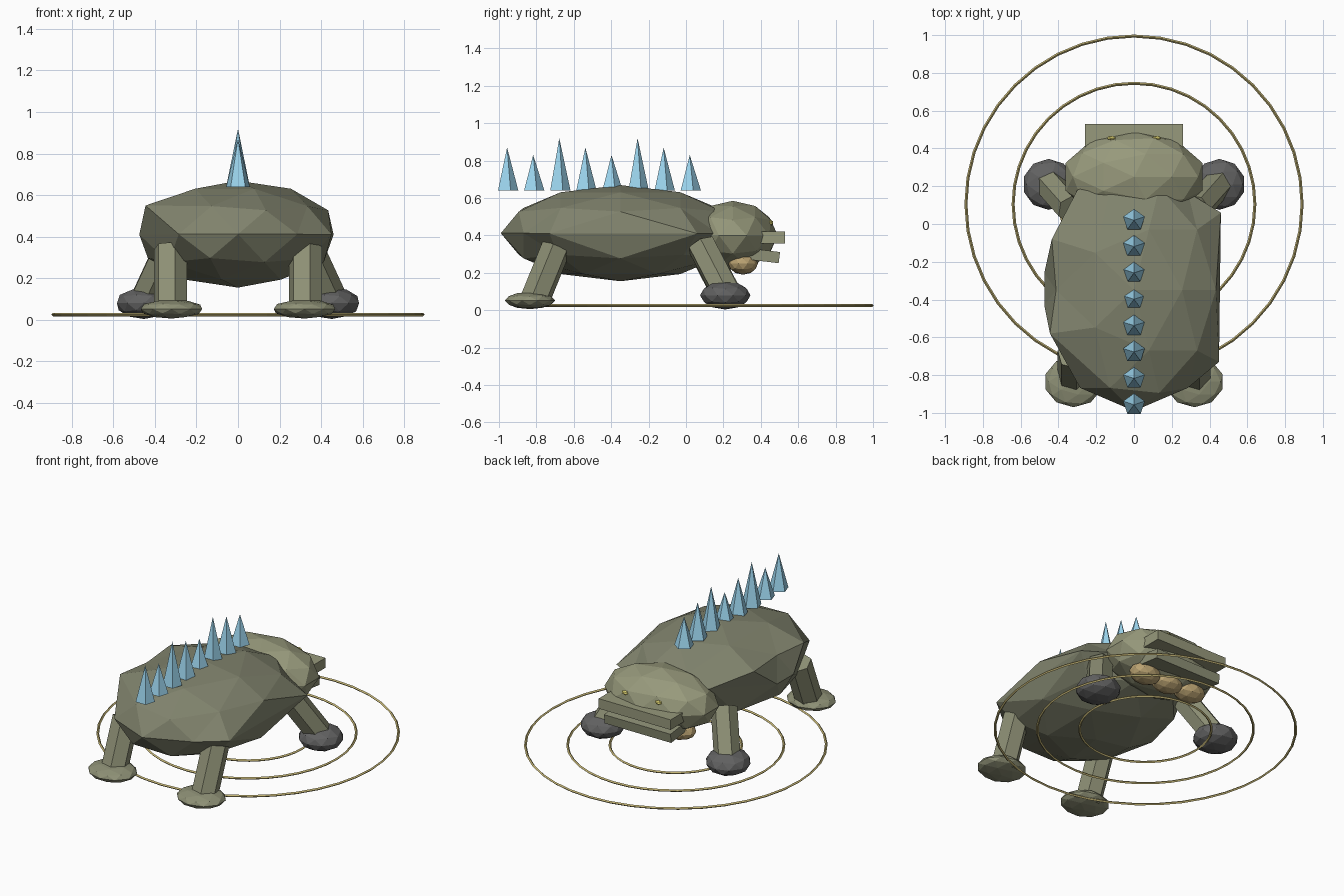
import bpy, math
from mathutils import Vector, Matrix

if "Cube" in bpy.data.objects:
    bpy.data.objects.remove(bpy.data.objects["Cube"])

def material(name, rgb):
    m = bpy.data.materials.new(name)
    m.diffuse_color = (*rgb, 1)
    m.use_nodes = True
    m.node_tree.nodes["Principled BSDF"].inputs["Base Color"].default_value = m.diffuse_color
    return m

HIDE = material("hide", (0.22, 0.23, 0.155))
PALE = material("pale_hide", (0.27, 0.28, 0.18))
HEAD = material("head_hide", (0.31, 0.32, 0.20))
STONE = material("stone", (0.12, 0.12, 0.12))
ICE = material("spike_blue", (0.33, 0.66, 0.85))
GOLD = material("ring_gold", (0.55, 0.46, 0.18))
THROAT = material("throat_tan", (0.50, 0.37, 0.17))
YELLOW = material("eye_yellow", (0.90, 0.80, 0.20))

def finish(name, mat):
    o = bpy.context.object
    o.name = name
    o.data.materials.append(mat)
    return o

def blob(name, loc, radii, mat, sub=2):
    bpy.ops.mesh.primitive_ico_sphere_add(subdivisions=sub, radius=1)
    o = finish(name, mat)
    for v in o.data.vertices:
        v.co = Vector(loc) + Vector(a * b for a, b in zip(v.co, radii))
    return o

def box(name, loc, size, mat, tilt=0):
    bpy.ops.mesh.primitive_cube_add(size=1, location=loc, rotation=(tilt, 0, 0))
    o = finish(name, mat)
    o.scale = size
    return o

def limb(name, a, b, r, mat):
    a, b = Vector(a), Vector(b)
    bpy.ops.mesh.primitive_cylinder_add(vertices=6, radius=r, depth=(b - a).length, location=(a + b) / 2)
    o = finish(name, mat)
    o.data.transform(Matrix.Rotation(math.radians(15), 4, 'Z'))
    o.rotation_euler = (b - a).to_track_quat('Z', 'Y').to_euler()
    return o

# Body: faceted ellipsoid with a few corners pulled out
body = blob("body", (0, -0.35, 0.412), (0.485, 0.64, 0.257), HIDE)
pulls = [((0.461, -0.152, 0.412), (0.46, 0.06, 0.41)),      # right shoulder
         ((0.461, -0.548, 0.412), (0.45, -0.73, 0.41)),     # right hip
         ((-0.35, -0.01, 0.526), (-0.435, -0.08, 0.55)),    # left upper flank
         ((-0.35, -0.69, 0.526), (-0.445, -0.58, 0.55)),
         ((-0.461, -0.152, 0.412), (-0.475, -0.26, 0.41)),  # left middle flank
         ((-0.461, -0.548, 0.412), (-0.475, -0.43, 0.41)),
         ((-0.285, 0.168, 0.412), (-0.30, 0.18, 0.50))]     # left shoulder
picked = [min(body.data.vertices, key=lambda v: (v.co - Vector(p)).length) for p, _ in pulls]
for v, (_, to) in zip(picked, pulls):
    v.co = to

# Head, jaws and throat
blob("head", (0, 0.25, 0.40), (0.38, 0.24, 0.185), HEAD)
box("upper_jaw", (0, 0.40, 0.388), (0.52, 0.26, 0.065), HEAD)
box("lower_jaw", (0, 0.37, 0.297), (0.48, 0.26, 0.06), PALE, math.radians(-7))
for i, x in enumerate((-0.17, 0, 0.17)):
    blob(f"throat_sac_{i}", (x, 0.305, 0.25), (0.105, 0.08, 0.06), THROAT)

# Legs, feet and eyes on both sides
for side, s in (("left", -1), ("right", 1)):
    blob(f"eye_{side}", (s * 0.12, 0.455, 0.468), (0.025, 0.012, 0.015), YELLOW, 1)
    limb(f"front_leg_{side}", (s * 0.45, 0.215, 0.09), (s * 0.33, 0.08, 0.35), 0.08, PALE)
    blob(f"front_foot_{side}", (s * 0.452, 0.21, 0.08), (0.137, 0.135, 0.076), STONE)
    limb(f"rear_leg_{side}", (s * 0.325, -0.81, 0.05), (s * 0.325, -0.69, 0.345), 0.082, PALE)
    blob(f"rear_foot_{side}", (s * 0.32, -0.835, 0.052), (0.155, 0.135, 0.046), PALE)

# Back spikes in repeating heights
for i in range(8):
    h = (0.19, 0.23, 0.28)[i % 3]
    bpy.ops.mesh.primitive_cone_add(vertices=5, radius1=0.06, radius2=0, depth=h,
                                    location=(0, 0.02 - 0.1395 * i, 0.64 + h / 2))
    finish(f"back_spike_{i}", ICE)

# Ground rings
for i, r in enumerate((0.39, 0.64, 0.89)):
    bpy.ops.mesh.primitive_torus_add(major_segments=40, minor_segments=4, major_radius=r,
                                     minor_radius=0.008, location=(0, 0.105, 0.025))
    finish(f"ground_ring_{i}", GOLD)
